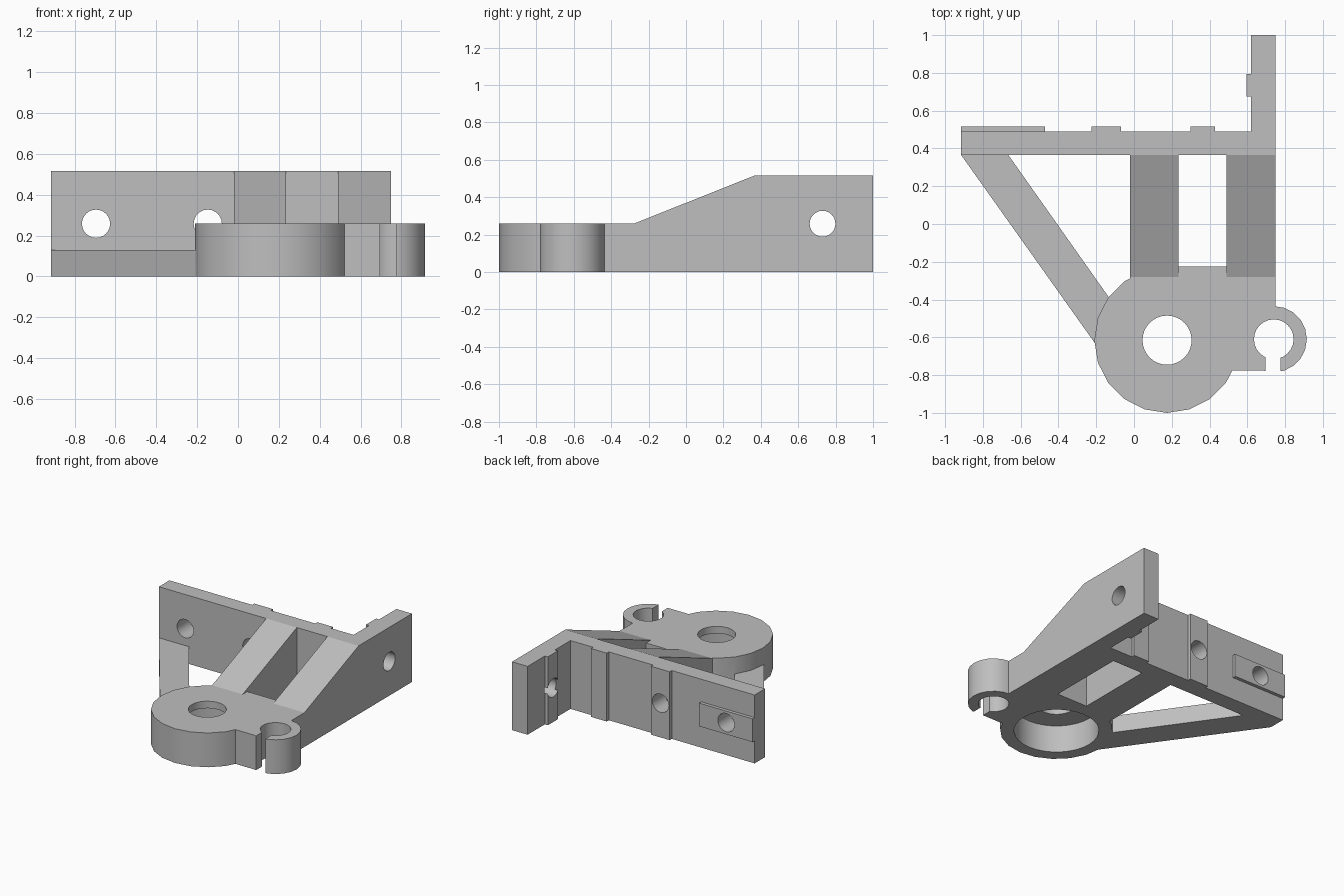
import bpy
import bmesh
import math

cube = bpy.data.objects.get("Cube")
if cube:
    bpy.data.objects.remove(cube, do_unlink=True)

mat = bpy.data.materials.new("plain_grey")
mat.use_nodes = True
GREY = (0.52, 0.52, 0.52, 1)
mat.diffuse_color = GREY
mat.node_tree.nodes["Principled BSDF"].inputs["Base Color"].default_value = GREY

LOW, HIGH, MID = 0.258, 0.515, 0.258
LEFT, RIGHT = -0.915, 0.75
FRONT, BACK = 0.365, 0.49
HUB, CLIP = (0.175, -0.615), (0.74, -0.61)


def prism(name, points, lo, hi, axis="z"):
    """Extrude a 2D outline between lo and hi along an axis."""
    place = {"z": lambda a, b, c: (a, b, c),
             "x": lambda a, b, c: (c, a, b),
             "y": lambda a, b, c: (a, c, b)}[axis]
    bm = bmesh.new()
    base = bm.faces.new([bm.verts.new(place(a, b, lo)) for a, b in points])
    top = [bm.verts.new(place(a, b, hi)) for a, b in points]
    bottom = list(base.verts)
    bm.faces.new(top[::-1])
    n = len(top)
    for i in range(n):
        j = (i + 1) % n
        bm.faces.new((bottom[i], bottom[j], top[j], top[i]))
    bmesh.ops.recalc_face_normals(bm, faces=bm.faces)
    mesh = bpy.data.meshes.new(name)
    bm.to_mesh(mesh)
    bm.free()
    mesh.materials.append(mat)
    ob = bpy.data.objects.new(name, mesh)
    bpy.context.scene.collection.objects.link(ob)
    return ob


def box(name, x0, x1, y0, y1, z0=0, z1=HIGH):
    return prism(name, [(x0, y0), (x1, y0), (x1, y1), (x0, y1)], z0, z1)


def round_bar(name, centre, r, lo, hi, axis="z", sides=20):
    steps = [2 * math.pi * i / sides for i in range(sides)]
    pts = [(centre[0] + r * math.cos(t), centre[1] + r * math.sin(t)) for t in steps]
    return prism(name, pts, lo, hi, axis)


def combine(body, other, operation):
    """Apply a boolean and discard the second solid."""
    mod = body.modifiers.new("combine", "BOOLEAN")
    mod.operation, mod.solver, mod.object = operation, "EXACT", other
    bpy.context.view_layer.objects.active = body
    bpy.ops.object.modifier_apply(modifier=mod.name)
    bpy.data.objects.remove(other, do_unlink=True)


# Upright plates
bracket = box("mounting_bracket", LEFT, RIGHT, FRONT, BACK)
solids = [box("side_plate", 0.62, RIGHT, FRONT, 1)]

# Sloped ribs
slope = [(-0.28, 0), (-0.28, LOW), (FRONT, HIGH), (0.43, HIGH), (0.43, 0)]
for x0, x1 in ((-0.02, 0.235), (0.49, RIGHT)):
    solids.append(prism("rib", slope, x0, x1, "x"))

# Low deck, hub and open clip
deck = [(HUB[0], -0.775), (CLIP[0], -0.775), (CLIP[0], -0.45), (RIGHT, -0.45),
        (RIGHT, -0.225), (-0.02, -0.225), (-0.02, HUB[1])]
solids += [prism("deck", deck, 0, LOW),
           round_bar("hub", HUB, 0.385, 0, LOW),
           round_bar("clip", CLIP, 0.175, 0, LOW)]

# Diagonal strut
strut = [(LEFT, FRONT), (-0.665, FRONT), (-0.1, -0.435), (-0.165, -0.69)]
solids.append(prism("strut", strut, 0, 0.13))

# Raised locating pads
solids += [box("end_pad", LEFT, -0.47, 0.45, HIGH, 0.17, 0.345),
           box("middle_pad", -0.225, -0.07, 0.45, HIGH),
           box("inner_pad", 0.3, 0.43, 0.45, HIGH),
           box("side_pad", 0.595, 0.68, 0.675, 0.795)]
for solid in solids:
    combine(bracket, solid, "UNION")

# Bores, clip gap and screw holes
cutters = [round_bar("counterbore", HUB, 0.29, -0.1, 0.205, sides=32),
           round_bar("hub_bore", HUB, 0.13, 0.1, 0.4, sides=32),
           round_bar("clip_bore", CLIP, 0.105, -0.1, 0.4, sides=24),
           box("clip_gap", 0.695, 0.775, -0.9, CLIP[1], -0.1, 0.4),
           round_bar("side_hole", (0.73, MID), 0.069, 0.5, 0.9, "x", 24)]
for x in (-0.695, -0.148):
    cutters.append(round_bar("screw_hole", (x, MID), 0.069, 0.3, 0.6, "y", 24))
for cutter in cutters:
    combine(bracket, cutter, "DIFFERENCE")

# Shading
bpy.ops.object.select_all(action="DESELECT")
bracket.select_set(True)
bpy.context.view_layer.objects.active = bracket
bpy.ops.object.shade_smooth_by_angle(angle=math.radians(20))
